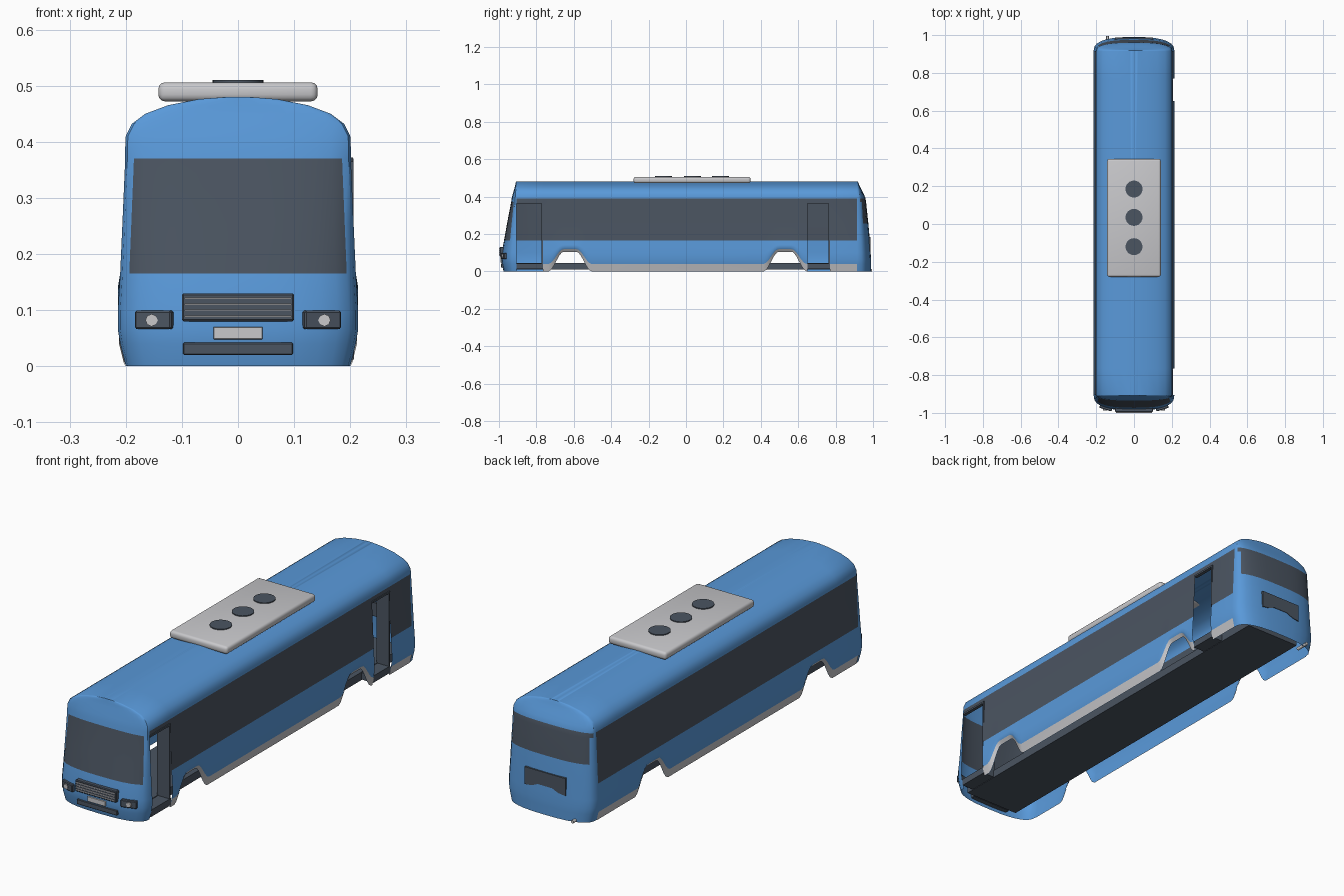
import bpy, bmesh, math
from mathutils import Matrix

if "Cube" in bpy.data.objects:
    bpy.data.objects.remove(bpy.data.objects["Cube"])


def material(name, rgb):
    m = bpy.data.materials.new(name)
    m.use_nodes = True
    m.diffuse_color = (*rgb, 1)
    m.node_tree.nodes["Principled BSDF"].inputs["Base Color"].default_value = (*rgb, 1)
    return m


BLUE = material("body_blue", (0.10, 0.32, 0.70))
DARK = material("dark_slate", (0.07, 0.09, 0.12))
LIGHT = material("light_grey", (0.58, 0.58, 0.60))


def finish(name, bm, mats, angle=35):
    mesh = bpy.data.meshes.new(name)
    bm.to_mesh(mesh)
    bm.free()
    ob = bpy.data.objects.new(name, mesh)
    bpy.context.collection.objects.link(ob)
    for m in mats:
        mesh.materials.append(m)
    bpy.ops.object.select_all(action="DESELECT")
    ob.select_set(True)
    bpy.context.view_layer.objects.active = ob
    bpy.ops.object.shade_smooth_by_angle(angle=math.radians(angle))
    return ob


def box(name, x, y, z, mat, bevel=0, turn=0, segments=1):
    """Box from (min, max) pairs, turned about its own vertical axis."""
    bm = bmesh.new()
    bmesh.ops.create_cube(bm, size=1)
    size = [b - a for a, b in (x, y, z)]
    bmesh.ops.scale(bm, vec=size, verts=bm.verts)
    if bevel:
        bmesh.ops.bevel(bm, geom=bm.edges[:], offset=bevel, segments=segments,
                        profile=0.5, affect="EDGES")
    ob = finish(name, bm, [mat])
    ob.location = [(a + b) / 2 for a, b in (x, y, z)]
    ob.rotation_euler.z = turn
    return ob


def disc(name, centre, radius, depth, mat, sides=24, tilt=0):
    bm = bmesh.new()
    bmesh.ops.create_cone(bm, cap_ends=True, segments=sides, radius1=radius,
                          radius2=radius, depth=depth)
    bmesh.ops.rotate(bm, verts=bm.verts, matrix=Matrix.Rotation(tilt, 3, "X"))
    ob = finish(name, bm, [mat])
    ob.location = centre
    return ob


# Body shell: plan outlines stacked upward, as height, half width, nose and tail depth
LAYERS = [
    (0.0, 0.200, 0.070, 0.075), (0.04, 0.210, 0.080, 0.075),
    (0.065, 0.214, 0.082, 0.075), (0.10, 0.214, 0.080, 0.072),
    (0.165, 0.210, 0.068, 0.068), (0.255, 0.206, 0.052, 0.060),
    (0.37, 0.201, 0.030, 0.048), (0.39, 0.201, 0.027, 0.045),
    (0.41, 0.200, 0.022, 0.037), (0.432, 0.189, 0.016, 0.026),
    (0.450, 0.165, 0.011, 0.017), (0.465, 0.125, 0.007, 0.010),
    (0.476, 0.070, 0.005, 0.006), (0.480, 0.020, 0.004, 0.004)]
HEIGHTS = [layer[0] for layer in LAYERS]
FRONT, BACK, SILL, WIN_TOP = -0.905, 0.915, 0.165, 0.39
DOORS = [(FRONT, -0.765), (0.65, 0.77)]
ARCHES, REACH = (-0.62, 0.53), 0.115
CAP = 14

columns = {FRONT, BACK}
for door in DOORS:
    columns.update(door)
for c in ARCHES:
    columns.update(c + REACH * i / 8 for i in range(-8, 9))
columns = sorted(columns)


def arch_height(y):
    d = min(abs(y - c) for c in ARCHES)
    t = max(0, min(1, (REACH - d) / 0.08))
    return 0.105 * t * t * (3 - 2 * t)


def side_point(x, y, z):
    if z < SILL:
        a = arch_height(y)
        z = a + z * (SILL - a) / SILL
    return x, y, z


def end_curve(w, base, depth):
    pts = []
    for i in range(1, CAP):
        t = math.pi * i / CAP
        c = math.cos(t)
        x = math.copysign(abs(c) ** 0.77, c) * w
        pts.append((x, base + depth * math.sin(t) ** 0.77))
    return pts


def outline(z, w, nose, tail):
    ring = [side_point(w, y, z) for y in columns]
    ring += [(x, y, z) for x, y in end_curve(w, BACK, tail)]
    ring += [side_point(-w, y, z) for y in reversed(columns)]
    ring += [(-x, y, z) for x, y in end_curve(w, FRONT, -nose)]
    return ring


bm = bmesh.new()
skirt = bmesh.new()
rings = [[bm.verts.new(p) for p in outline(*layer)] for layer in LAYERS]
count = len(rings[0])
ncol = len(columns)
for r in range(len(rings) - 1):
    low, high = HEIGHTS[r], HEIGHTS[r + 1]
    for i in range(count):
        j = (i + 1) % count
        quad = [rings[r][i], rings[r][j], rings[r + 1][j], rings[r + 1][i]]
        x = sum(v.co.x for v in quad) / 4
        y = sum(v.co.y for v in quad) / 4
        on_side = FRONT < y < BACK
        # Leave the doorways open on the left side
        if on_side and x > 0 and high <= 0.37 and any(a < y < b for a, b in DOORS):
            continue
        face = bm.faces.new(quad)
        # Glass bands by height: sides, windscreen and rear window
        corner = abs(x) > 0.192
        if on_side:
            glass = low >= SILL and high <= WIN_TOP
        elif y < 0:
            glass = low >= SILL and high <= 0.37 and not corner
        else:
            glass = low >= 0.255 and high <= WIN_TOP and not corner
        face.material_index = int(glass)
        # Sill strip, a thin skin just outside the shell
        if on_side and r == 0:
            out = math.copysign(0.002, x)
            skirt.faces.new([skirt.verts.new((v.co.x + out, v.co.y, v.co.z)) for v in quad])
bm.faces.new(rings[-1])
finish("body_shell", bm, [BLUE, DARK])
bmesh.ops.remove_doubles(skirt, verts=skirt.verts, dist=0.0001)
finish("side_skirts", skirt, [LIGHT])

# Floor, door steps and folded door leaves
box("floor", (-0.12, 0.15), (-0.94, 0.95), (0.01, 0.045), DARK)
for label, (a, b) in zip(("front", "rear"), DOORS):
    box(label + "_door_step", (0.12, 0.207), (a, b), (0.012, 0.042), DARK)
    box(label + "_door_leaf", (0.145, 0.206), (b - 0.008, b), (0.02, 0.37), DARK)
    box(label + "_door_lintel", (0.190, 0.205), (a, b), (0.364, 0.372), DARK)

# Roof unit with three fans
box("roof_unit", (-0.142, 0.142), (-0.28, 0.345), (0.472, 0.506), LIGHT, 0.012, 0, 3)
for i, y in enumerate((-0.12, 0.035, 0.185)):
    disc("roof_fan_%d" % (i + 1), (0, y, 0.505), 0.045, 0.010, DARK)

# Grille, number panel and lower intake
box("grille", (-0.10, 0.10), (-0.996, -0.965), (0.08, 0.13), DARK, 0.003)
for i in range(4):
    z = 0.089 + i * 0.0107
    box("grille_bar_%d" % (i + 1), (-0.095, 0.095), (-1.0, -0.99), (z - 0.0015, z + 0.0015), LIGHT)
box("front_panel", (-0.044, 0.044), (-0.992, -0.97), (0.048, 0.07), LIGHT, 0.001)
box("lower_intake", (-0.098, 0.098), (-0.988, -0.955), (0.02, 0.042), DARK, 0.002)

# Headlights follow the curve of the nose
for side, s in (("left", 1), ("right", -1)):
    cx = s * 0.148
    box(side + "_headlight", (cx - 0.034, cx + 0.034), (-0.983, -0.957), (0.066, 0.099),
        DARK, 0.003, s * 0.30)
    disc(side + "_headlight_lens", (s * 0.154, -0.977, 0.082), 0.011, 0.02, LIGHT, 8, math.pi / 2)

# Rear vent with an arched lower edge
bm = bmesh.new()
half = [(0.10, 0.185), (0.10, 0.108), (0.065, 0.112), (0.035, 0.125)]
shape = half + [(-x, z) for x, z in reversed(half)]
face = bm.faces.new([bm.verts.new((x, 0.987, z)) for x, z in shape])
ext = bmesh.ops.extrude_face_region(bm, geom=[face])
for v in ext["geom"]:
    if isinstance(v, bmesh.types.BMVert):
        v.co.y -= 0.014
bmesh.ops.recalc_face_normals(bm, faces=bm.faces)
finish("rear_vent", bm, [DARK])

# Exhaust pipe
disc("exhaust_pipe", (-0.14, 0.965, 0.007), 0.007, 0.06, LIGHT, 12, math.pi / 2)
